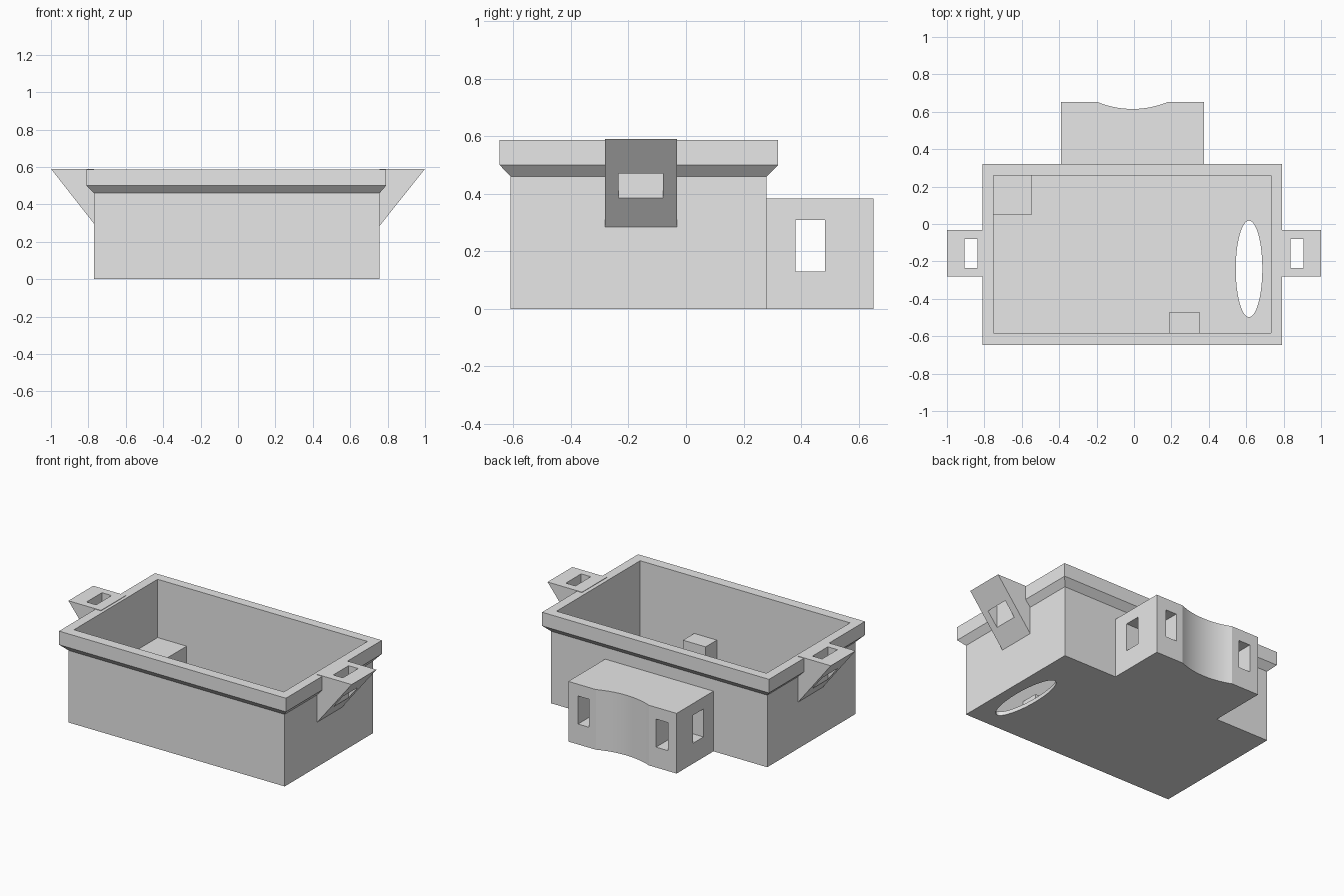
import bpy
import bmesh
from math import sin, cos, pi, asin, radians

if "Cube" in bpy.data.objects:
    bpy.data.objects.remove(bpy.data.objects["Cube"], do_unlink=True)

GREY = (0.8, 0.8, 0.8, 1.0)
grey = bpy.data.materials.new("plain grey")
grey.use_nodes = True
grey.diffuse_color = GREY
grey.node_tree.nodes["Principled BSDF"].inputs["Base Color"].default_value = GREY


def finish(name, bm):
    """Turn a bmesh into a named grey object."""
    bmesh.ops.recalc_face_normals(bm, faces=bm.faces)
    mesh = bpy.data.meshes.new(name)
    bm.to_mesh(mesh)
    bm.free()
    mesh.materials.append(grey)
    obj = bpy.data.objects.new(name, mesh)
    bpy.context.collection.objects.link(obj)
    return obj


def loft(name, loops):
    """Skin a stack of matching closed loops and cap both ends."""
    bm = bmesh.new()
    rings = [[bm.verts.new(p) for p in loop] for loop in loops]
    n = len(rings[0])
    for a, b in zip(rings, rings[1:]):
        for i in range(n):
            j = (i + 1) % n
            bm.faces.new((a[i], a[j], b[j], b[i]))
    bm.faces.new(rings[0][::-1])
    bm.faces.new(rings[-1])
    return finish(name, bm)


def rect(x0, x1, y0, y1, z):
    return [(x0, y0, z), (x1, y0, z), (x1, y1, z), (x0, y1, z)]


def box(name, x0, x1, y0, y1, z0, z1):
    return loft(name, [rect(x0, x1, y0, y1, z) for z in (z0, z1)])


def select(obj):
    bpy.ops.object.select_all(action='DESELECT')
    obj.select_set(True)
    bpy.context.view_layer.objects.active = obj


def cut(target, cutter):
    """Subtract the cutter, then discard it."""
    cutter.hide_render = True
    mod = target.modifiers.new("cut", 'BOOLEAN')
    mod.operation = 'DIFFERENCE'
    mod.solver = 'EXACT'
    mod.object = cutter
    select(target)
    bpy.ops.object.modifier_apply(modifier=mod.name)
    bpy.data.objects.remove(cutter, do_unlink=True)


# Open tray: thin walls, flared rim, flat floor
wall = (-0.77, 0.757, -0.61, 0.28)
rim = (-0.81, 0.792, -0.648, 0.32)
inner = (-0.75, 0.732, -0.583, 0.26)
FLOOR, TOP = 0.025, 0.587
tray = loft("tray", [rect(*wall, 0), rect(*wall, 0.46), rect(*rim, 0.5),
                     rect(*rim, TOP), rect(*inner, TOP), rect(*inner, FLOOR)])

# Oval opening in the floor
oval = [(0.615 + 0.071 * cos(a), -0.24 + 0.258 * sin(a))
        for a in (2 * pi * i / 64 for i in range(64))]
cut(tray, loft("oval_cutter", [[(x, y, z) for x, y in oval] for z in (-0.1, 0.1)]))

# Blocks standing inside the tray
box("corner_block", -0.75, -0.545, 0.05, 0.26, FLOOR, 0.215)
box("front_block", 0.19, 0.35, -0.583, -0.47, FLOOR, 0.225)

# Rear mount with a shallow curved hollow in its back
BACK, MID, HALF, DEPTH = 0.652, -0.0075, 0.187, 0.037
radius = (HALF ** 2 + DEPTH ** 2) / (2 * DEPTH)
sweep = asin(HALF / radius)
arc = []
for i in range(25):
    a = sweep * (1 - i / 12)
    arc.append((MID + radius * sin(a), BACK - DEPTH + radius * (1 - cos(a))))
plan = [(-0.39, 0.28), (0.375, 0.28), (0.375, BACK)] + arc + [(-0.39, BACK)]
mount = loft("rear_mount", [[(x, y, z) for x, y in plan] for z in (0, 0.384)])

# Strap tunnel across the mount, and two slots opening to the back
cut(mount, box("tunnel_cutter", -0.6, 0.6, 0.38, 0.484, 0.13, 0.309))
for x0, x1 in ((0.228, 0.306), (-0.328, -0.245)):
    cut(mount, box("slot_cutter", x0, x1, 0.43, 0.8, 0.13, 0.309))

# Wedge handles on both ends, each with a vertical slot
for name, side, root, low in (("left_handle", 1, 0.757, 0.285),
                              ("right_handle", -1, 0.77, 0.297)):
    outline = [(root, low), (1.0, 0.59), (root, 0.59)]
    handle = loft(name, [[(side * x, y, z) for x, z in outline]
                         for y in (-0.282, -0.032)])
    x0, x1 = sorted((side * 0.837, side * 0.905))
    cut(handle, box("handle_cutter", x0, x1, -0.235, -0.08, 0.1, 0.8))

# Smooth the curved cuts, keep every corner crisp
for obj in (tray, mount):
    select(obj)
    bpy.ops.object.shade_smooth_by_angle(angle=radians(15))
